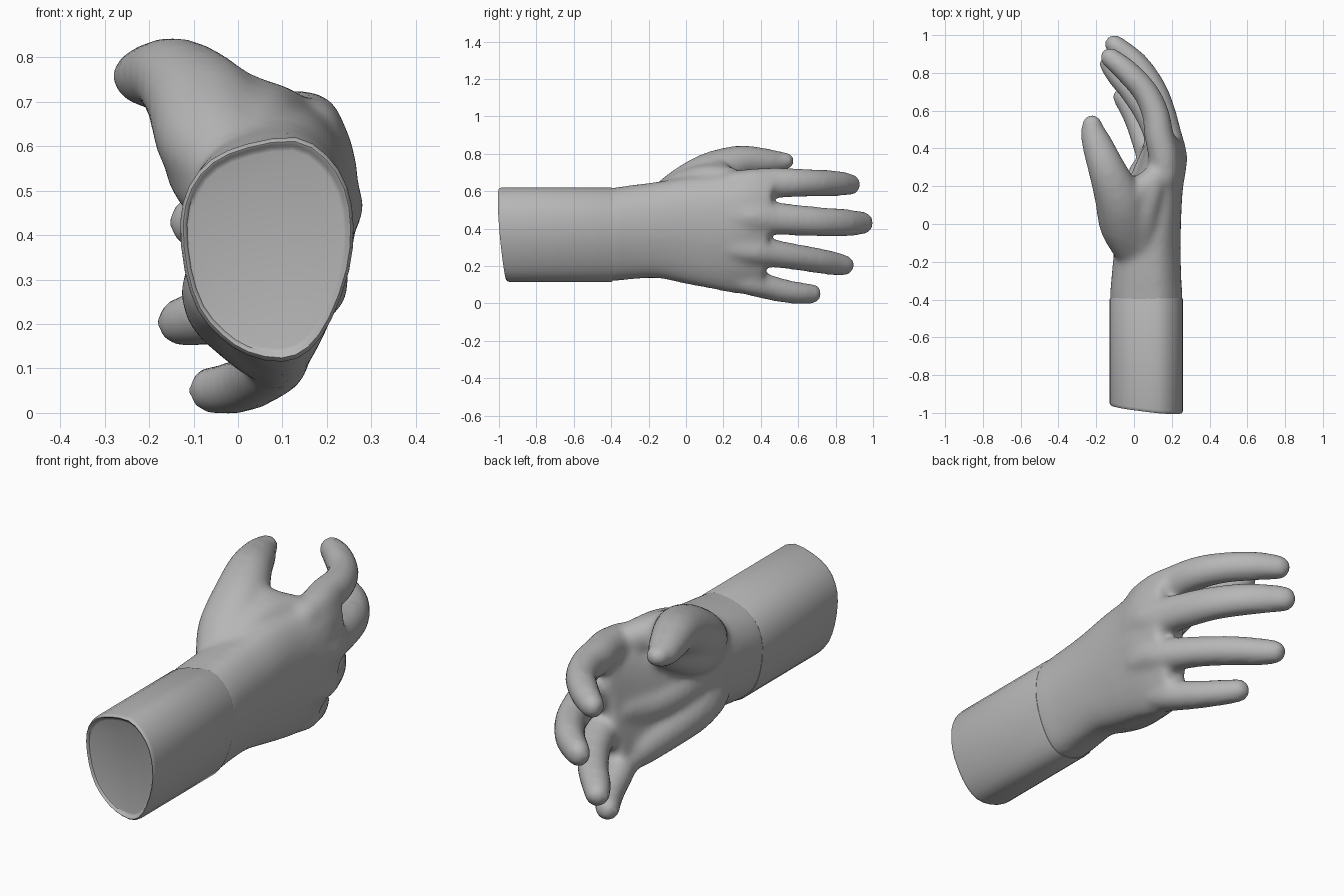
import bpy, bmesh, math
from mathutils import Vector

if "Cube" in bpy.data.objects:
    bpy.data.objects.remove(bpy.data.objects["Cube"])

grey = bpy.data.materials.new("plain_grey")
grey.diffuse_color = (0.47, 0.47, 0.47, 1)
grey.use_nodes = True
grey.node_tree.nodes["Principled BSDF"].inputs["Base Color"].default_value = grey.diffuse_color

# Forearm outline (x, z), clockwise from the top
OUTLINE = [(.13, .62), (.2, .58), (.245, .51), (.26, .42), (.25, .32), (.21, .21), (.16, .14), (.1, .115),
           (.02, .13), (-.04, .17), (-.09, .23), (-.12, .32), (-.13, .43), (-.11, .51), (-.06, .57), (.02, .605)]


def spline(points, steps, closed=False):
    """Smooth curve through points of any dimension."""
    pts = [Vector(p) for p in points]
    n = len(pts)
    pick = (lambda i: pts[i % n]) if closed else (lambda i: pts[max(0, min(n - 1, i))])
    out = []
    for i in range(n if closed else n - 1):
        a, b, c, d = (pick(i + k) for k in (-1, 0, 1, 2))
        for s in range(steps):
            t = s / steps
            out.append(.5 * (2 * b + (c - a) * t + (2 * a - 5 * b + 4 * c - d) * t * t
                             + (3 * b - a - 3 * c + d) * t ** 3))
    return out if closed else out + [pts[-1]]


def loft(bm, rings):
    """Closed skin over a list of equal rings."""
    loops = [[bm.verts.new(p) for p in ring] for ring in rings]
    n = len(loops[0])
    faces = [bm.faces.new((a[i], a[(i + 1) % n], b[(i + 1) % n], b[i]))
             for a, b in zip(loops, loops[1:]) for i in range(n)]
    faces += [bm.faces.new(loops[0]), bm.faces.new(loops[-1][::-1])]
    bmesh.ops.recalc_face_normals(bm, faces=faces)


def limb(bm, points, wide=1, tall=1, sides=16):
    """Round-ended tube along points (x, y, z, radius)."""
    path = spline(points, 3)
    spots = [(p.xyz, p.w + .007) for p in path]
    last = len(spots) - 1
    rings = []

    def ring(centre, tangent, r):
        side = tangent.cross(Vector((0, 0, 1))).normalized()
        up = side.cross(tangent)
        rings.append([centre + side * (math.cos(a) * r * wide) + up * (math.sin(a) * r * tall)
                      for a in (2 * math.pi * k / sides for k in range(sides))])

    for i, (c, r) in enumerate(spots):
        t = (spots[min(i + 1, last)][0] - spots[max(i - 1, 0)][0]).normalized()
        if i == 0:
            for a in (80, 55, 28):
                ring(c - t * (r * math.sin(math.radians(a))), t, r * math.cos(math.radians(a)))
        ring(c, t, r)
        if i == last:
            for a in (22, 42, 62, 80):
                ring(c + t * (r * math.sin(math.radians(a))), t, r * math.cos(math.radians(a)))
    loft(bm, rings)


def finish(bm, name):
    mesh = bpy.data.meshes.new(name)
    bm.to_mesh(mesh)
    bm.free()
    mesh.materials.append(grey)
    obj = bpy.data.objects.new(name, mesh)
    bpy.context.collection.objects.link(obj)
    return obj


outline = spline(OUTLINE, 2, True)
unit = [((x - .065) / .195, (z - .3675) / .2525) for x, z in outline]


# Forearm with a slanted cut, rounded rim and shallow recessed end
def cut_ring(size, depth):
    ring = []
    for u, v in unit:
        x, z = .065 + .195 * u * size, .3675 + .2525 * v * size
        ring.append((x, -.975 - .11 * (x - .06) - .08 * (z - .37) + depth, z))
    return ring


def flat_ring(size, y):
    return [(.065 + .195 * u * size, y, .3675 + .2525 * v * size) for u, v in unit]


bm = bmesh.new()
loft(bm, [cut_ring(.88, .014), cut_ring(.92, .011), cut_ring(.94, .003), cut_ring(.965, 0),
          cut_ring(.988, .006), cut_ring(1, .018), flat_ring(1, -.402), flat_ring(.985, -.393), flat_ring(.9, -.39)])
forearm = finish(bm, "forearm")
bpy.context.view_layer.objects.active = forearm
forearm.select_set(True)
bpy.ops.object.shade_smooth_by_angle(angle=math.radians(45))

# Wrist and palm: y, centre x, centre z, half x, half z, shear, bend
PALM = [(-.44, .065, .368, .189, .246, 0, 0), (-.38, .065, .37, .192, .25, 0, 0),
        (-.3, .065, .38, .186, .252, 0, 0), (-.15, .07, .393, .177, .258, 0, 0),
        (0, .075, .39, .172, .285, .01, 0), (.15, .105, .38, .147, .302, .02, .01),
        (.3, .14, .373, .12, .322, .045, .025), (.44, .15, .365, .085, .312, .05, .035)]
bm = bmesh.new()
loft(bm, [[(cx + hx * u + sh * v - be * v * v, y + .6 * sh * v, cz + hz * v) for u, v in unit]
          for y, cx, cz, hx, hz, sh, be in spline(PALM, 3)])

# Fingers, from knuckle to tip
limb(bm, [(.16, .25, .627, .072), (.157, .36, .636, .077), (.132, .47, .645, .074), (.115, .58, .646, .069),
          (.06, .7, .644, .064), (-.04, .81, .642, .06), (-.125, .88, .636, .05)], .97, 1.03)
limb(bm, [(.195, .25, .47, .075), (.202, .36, .465, .08), (.177, .47, .455, .076), (.145, .6, .445, .072),
          (.10, .72, .437, .068), (.01, .85, .432, .064), (-.1, .947, .43, .052)], .93, 1.06)
limb(bm, [(.17, .25, .3, .07), (.165, .36, .285, .075), (.127, .47, .267, .069), (.075, .58, .25, .064),
          (-.005, .7, .23, .062), (-.08, .785, .215, .058), (-.128, .845, .205, .05)])
limb(bm, [(.09, .25, .14, .065), (.085, .35, .113, .066), (.05, .45, .085, .061), (.02, .53, .066, .057),
          (-.02, .61, .055, .053), (-.06, .672, .052, .048)])

# Thumb, its root, and its webs to the first finger
limb(bm, [(.0, -.12, .54, .1), (-.045, 0, .61, .12), (-.08, .13, .695, .11), (-.14, .28, .755, .086),
          (-.19, .41, .758, .07), (-.215, .48, .757, .057), (-.223, .53, .762, .043)], 1.1, .98)
limb(bm, [(-.01, -.12, .5, .1), (-.045, .03, .56, .115), (-.04, .16, .62, .1)])
limb(bm, [(-.06, .12, .7, .085), (.02, .17, .68, .075), (.09, .22, .66, .065)])
limb(bm, [(.04, -.1, .58, .075), (.045, .02, .63, .085), (.06, .13, .655, .085), (.1, .23, .655, .07)])

# Heel and hollow of the palm
limb(bm, [(.0, -.12, .29, .115), (-.005, .0, .26, .115), (.025, .13, .21, .1), (.06, .27, .16, .083)])
limb(bm, [(.0, -.12, .4, .11), (.025, .06, .38, .11), (.07, .2, .35, .1), (.11, .34, .36, .08)])
hand = finish(bm, "hand")

# Blend the flesh into one smooth skin
skin = hand.modifiers.new("skin", 'REMESH')
skin.mode, skin.voxel_size, skin.use_smooth_shade = 'VOXEL', .014, True
relax = hand.modifiers.new("relax", 'SMOOTH')
relax.factor, relax.iterations = .5, 18
